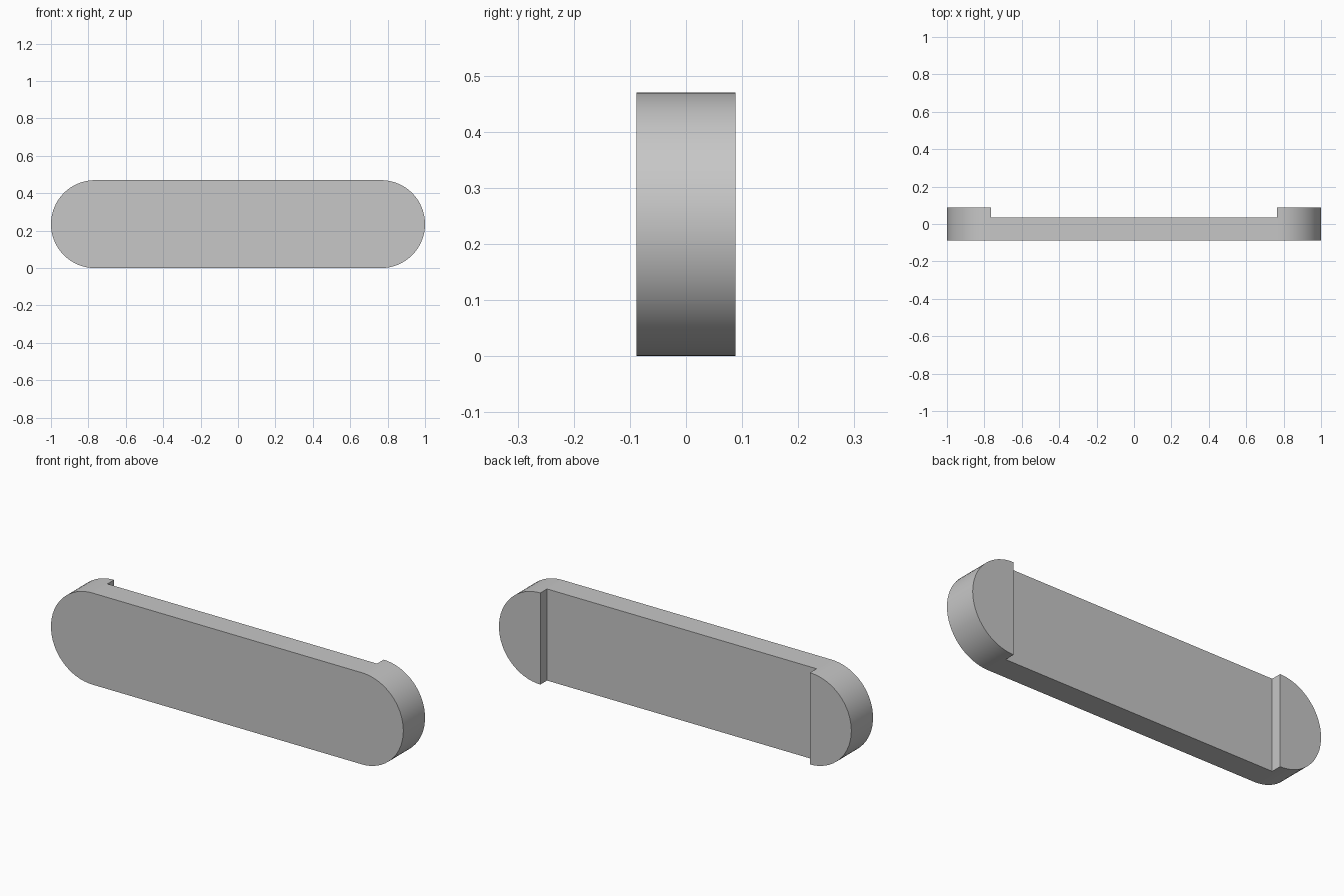
import bpy, bmesh, math
from mathutils import Vector

cube = bpy.data.objects.get("Cube")
if cube:
    bpy.data.objects.remove(cube, do_unlink=True)

RADIUS = 0.235        # end rounding, half the height
CENTRE = 0.765        # x of the round ends and of the recess walls
FRONT, FLOOR, BACK = -0.088, 0.034, 0.088
STEPS = 32

grey = bpy.data.materials.new("light grey")
grey.use_nodes = True
colour = (0.57, 0.57, 0.57, 1)
grey.diffuse_color = colour
grey.node_tree.nodes["Principled BSDF"].inputs["Base Color"].default_value = colour


def half_disc(bm, side):
    """Half-round face, its points running from bottom to top."""
    verts = []
    for i in range(STEPS + 1):
        a = math.pi * (i / STEPS - 0.5)
        verts.append(bm.verts.new((side * (CENTRE + RADIUS * math.cos(a)), FRONT,
                                   RADIUS + RADIUS * math.sin(a))))
    return verts, bm.faces.new(verts)


def extrude(bm, faces, depth):
    out = bmesh.ops.extrude_face_region(bm, geom=faces)["geom"]
    verts = [g for g in out if isinstance(g, bmesh.types.BMVert)]
    bmesh.ops.translate(bm, verts=verts, vec=Vector((0, depth, 0)))
    return [g for g in out if isinstance(g, bmesh.types.BMFace)]


bm = bmesh.new()
# Rounded bar outline: two half discs joined by a rectangle
right, right_face = half_disc(bm, -1)
left, left_face = half_disc(bm, 1)
middle = bm.faces.new((right[0], left[0], left[-1], right[-1]))

# Bar up to the recess floor, then the two raised end pads
caps = extrude(bm, [right_face, left_face, middle], FLOOR - FRONT)
pads = [f for f in caps if abs(f.calc_center_median().x) > CENTRE]
extrude(bm, pads, BACK - FLOOR)

# Merge the front into one flat face
seams = [e for e in bm.edges if len(e.link_faces) == 2
         and all(abs(v.co.y - FRONT) < 1e-5 for f in e.link_faces for v in f.verts)]
bmesh.ops.dissolve_edges(bm, edges=seams, use_verts=False)
bmesh.ops.recalc_face_normals(bm, faces=bm.faces[:])

mesh = bpy.data.meshes.new("rounded_bar")
bm.to_mesh(mesh)
bm.free()
mesh.materials.append(grey)
bar = bpy.data.objects.new("rounded_bar", mesh)
bpy.context.collection.objects.link(bar)

bpy.ops.object.select_all(action="DESELECT")
bar.select_set(True)
bpy.context.view_layer.objects.active = bar
bpy.ops.object.shade_smooth_by_angle(angle=math.radians(30))
